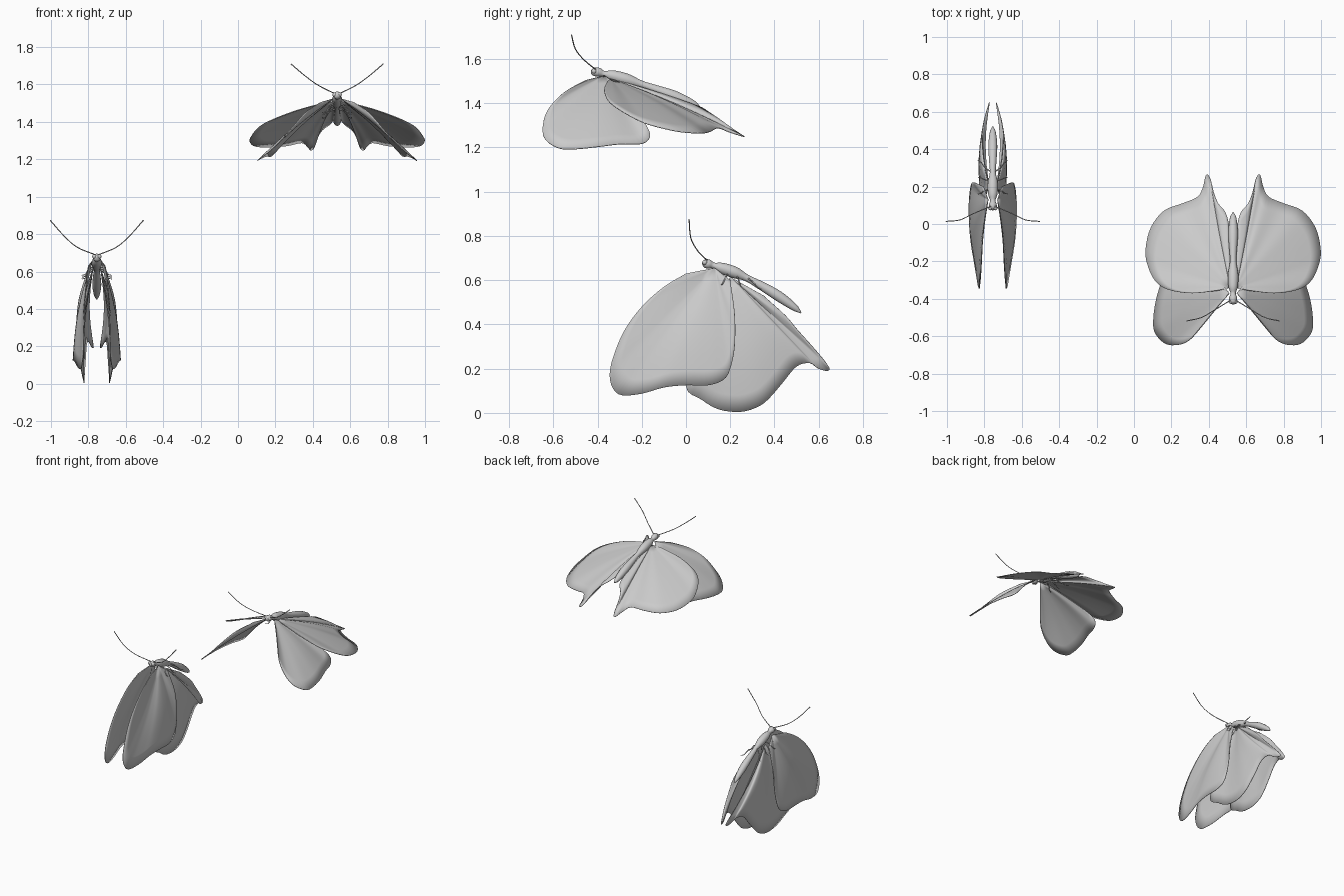
import bpy, bmesh, math
from mathutils import Vector


def spline(pts, n=4):
    # Catmull-Rom resampling of a point list
    p = [Vector(q) for q in pts]
    p = [2 * p[0] - p[1]] + p + [2 * p[-1] - p[-2]]
    out = []
    for i in range(1, len(p) - 2):
        a, b, c, d = p[i - 1:i + 3]
        for k in range(n):
            t = k / n
            out.append(0.5 * (2 * b + (c - a) * t + (2 * a - 5 * b + 4 * c - d) * t * t
                              + (3 * b - a - 3 * c + d) * t ** 3))
    return out + [p[-2]]


def finish(bm, name, cx, mirror=False, thick=0):
    bmesh.ops.recalc_face_normals(bm, faces=bm.faces)
    for f in bm.faces:
        f.smooth = True
    me = bpy.data.meshes.new(name)
    bm.to_mesh(me)
    bm.free()
    ob = bpy.data.objects.new(name, me)
    ob.location.x = cx
    bpy.context.collection.objects.link(ob)
    if thick:
        m = ob.modifiers.new("thickness", 'SOLIDIFY')
        m.thickness, m.offset = thick, 0
    if mirror:
        m = ob.modifiers.new("mirror", 'MIRROR')
        m.use_mirror_merge = False


def wing(name, cx, root, outline, bulge):
    # fan of rings spreading from the root to the outline
    bm = bmesh.new()
    root, bulge = Vector(root), Vector(bulge)
    edge, rings = spline(outline), 8
    last = [bm.verts.new(root)] * len(edge)
    for r in range(1, rings + 1):
        t = r / rings
        n = len(edge) - 1
        cur = [bm.verts.new(root.lerp(p, t) + bulge * math.sin(math.pi * t) * math.sin(math.pi * i / n))
               for i, p in enumerate(edge)]
        for i in range(n):
            vs = [last[i], cur[i], cur[i + 1], last[i + 1]]
            bm.faces.new(vs[:3] if r == 1 else vs)
        last = cur
    finish(bm, name, cx, True, 0.004)


def tube(name, cx, pts, sides, mirror=False, n=4):
    # points carry (x, y, z, radius)
    bm = bmesh.new()
    path = spline(pts, n)
    rows = []
    for i, p in enumerate(path):
        d = (path[min(i + 1, len(path) - 1)] - path[max(i - 1, 0)]).xyz.normalized()
        u = d.cross(Vector((0.1, 0.3, 1)) if mirror else Vector((0, 0, 1))).normalized()
        v = d.cross(u)
        rows.append([bm.verts.new(p.xyz + max(p.w, 0.001) * (u * math.cos(a) + v * math.sin(a)))
                     for a in (2 * math.pi * k / sides for k in range(sides))])
    for a, b in zip(rows, rows[1:]):
        for k in range(sides):
            bm.faces.new((a[k], a[k - 1], b[k - 1], b[k]))
    bm.faces.new(rows[0])
    bm.faces.new(rows[-1])
    finish(bm, name, cx, mirror)


def legs(prefix, cx, hips):
    for (y, z), dy, name in zip(hips, (-0.03, 0.02, 0.06), ("front", "middle", "rear")):
        tube(f"{prefix}_{name}_legs", cx, [
            (0.01, y, z, 0.004), (0.045, y + dy * 0.4, z - 0.02, 0.003),
            (0.06, y + dy * 0.8, z - 0.045, 0.003), (0.08, y + dy, z - 0.05, 0.002)], 5, True, 2)


def eyes(prefix, cx, y, z):
    bm = bmesh.new()
    bmesh.ops.create_uvsphere(bm, u_segments=12, v_segments=8, radius=0.012)
    bmesh.ops.translate(bm, verts=bm.verts, vec=(0.013, y, z))
    finish(bm, prefix + "_eyes", cx, True)


# lower butterfly with hanging wings
A = -0.755
tube("lower_body", A, [
    (0, 0.073, 0.678, 0.004), (0, 0.085, 0.676, 0.019), (0, 0.105, 0.672, 0.021),
    (0, 0.125, 0.666, 0.014), (0, 0.16, 0.655, 0.025), (0, 0.22, 0.635, 0.027),
    (0, 0.275, 0.61, 0.016), (0, 0.34, 0.575, 0.02), (0, 0.42, 0.527, 0.024),
    (0, 0.49, 0.477, 0.016), (0, 0.52, 0.452, 0.003)], 14)
eyes("lower", A, 0.085, 0.68)
tube("lower_antennae", A, [
    (0.01, 0.095, 0.69, 0.003), (0.105, 0.055, 0.73, 0.0025),
    (0.175, 0.022, 0.79, 0.0025), (0.25, 0.014, 0.875, 0.003)], 6, True)
legs("lower", A, [(0.19, 0.63), (0.23, 0.62), (0.28, 0.61)])
wing("lower_forewings", A, (0.025, 0.13, 0.655), [
    (0.045, 0, 0.63), (0.055, -0.1, 0.57), (0.06, -0.2, 0.48), (0.065, -0.28, 0.37),
    (0.07, -0.33, 0.25), (0.072, -0.345, 0.17), (0.078, -0.33, 0.11), (0.085, -0.29, 0.08),
    (0.1, -0.2, 0.087), (0.116, -0.1, 0.115), (0.125, 0, 0.125), (0.127, 0.1, 0.125),
    (0.122, 0.17, 0.15), (0.117, 0.2, 0.2), (0.11, 0.22, 0.3), (0.095, 0.22, 0.45),
    (0.05, 0.2, 0.6)], (0.025, 0, 0))
wing("lower_hindwings", A, (0.02, 0.2, 0.615), [
    (0.05, 0.35, 0.53), (0.058, 0.45, 0.44), (0.055, 0.5, 0.38), (0.04, 0.58, 0.29),
    (0.02, 0.645, 0.21), (0.02, 0.64, 0.19), (0.03, 0.6, 0.2), (0.045, 0.56, 0.225),
    (0.055, 0.5, 0.21), (0.06, 0.44, 0.14), (0.065, 0.38, 0.07), (0.067, 0.33, 0.03),
    (0.067, 0.25, 0.005), (0.07, 0.15, 0.015), (0.08, 0.07, 0.06), (0.088, 0, 0.12),
    (0.078, 0.05, 0.3), (0.045, 0.13, 0.5)], (0.03, 0, 0))

# upper butterfly with spread wings
B = 0.53
tube("upper_body", B, [
    (0, -0.43, 1.545, 0.004), (0, -0.42, 1.543, 0.018), (0, -0.395, 1.54, 0.021),
    (0, -0.37, 1.532, 0.014), (0, -0.335, 1.525, 0.025), (0, -0.27, 1.507, 0.028),
    (0, -0.2, 1.485, 0.017), (0, -0.13, 1.46, 0.021), (0, -0.05, 1.43, 0.026),
    (0, 0.03, 1.397, 0.018), (0, 0.062, 1.383, 0.003)], 14)
eyes("upper", B, -0.415, 1.545)
tube("upper_antennae", B, [
    (0.01, -0.405, 1.55, 0.003), (0.1, -0.46, 1.595, 0.0025),
    (0.17, -0.5, 1.645, 0.0025), (0.247, -0.518, 1.71, 0.003)], 6, True)
legs("upper", B, [(-0.3, 1.5), (-0.26, 1.49), (-0.21, 1.47)])
wing("upper_forewings", B, (0.02, -0.37, 1.525), [
    (0.09, -0.45, 1.505), (0.17, -0.55, 1.45), (0.24, -0.625, 1.37), (0.31, -0.648, 1.29),
    (0.37, -0.635, 1.235), (0.42, -0.575, 1.197), (0.425, -0.5, 1.193), (0.41, -0.4, 1.203),
    (0.38, -0.3, 1.215), (0.35, -0.2, 1.217), (0.325, -0.163, 1.25), (0.28, -0.18, 1.3),
    (0.17, -0.25, 1.4), (0.06, -0.32, 1.49)], (0.008, 0, 0.012))
wing("upper_hindwings", B, (0.015, -0.34, 1.51), [
    (0.08, -0.355, 1.5), (0.22, -0.37, 1.46), (0.35, -0.35, 1.41), (0.42, -0.3, 1.37),
    (0.46, -0.21, 1.32), (0.467, -0.13, 1.293), (0.44, -0.02, 1.27), (0.37, 0.07, 1.265),
    (0.27, 0.11, 1.272), (0.19, 0.145, 1.288), (0.16, 0.2, 1.268), (0.145, 0.26, 1.25),
    (0.125, 0.25, 1.258), (0.105, 0.17, 1.315), (0.08, 0.11, 1.355), (0.04, 0.06, 1.385),
    (0.02, -0.03, 1.41), (0.012, -0.18, 1.46)], (0.005, 0, 0.015))
